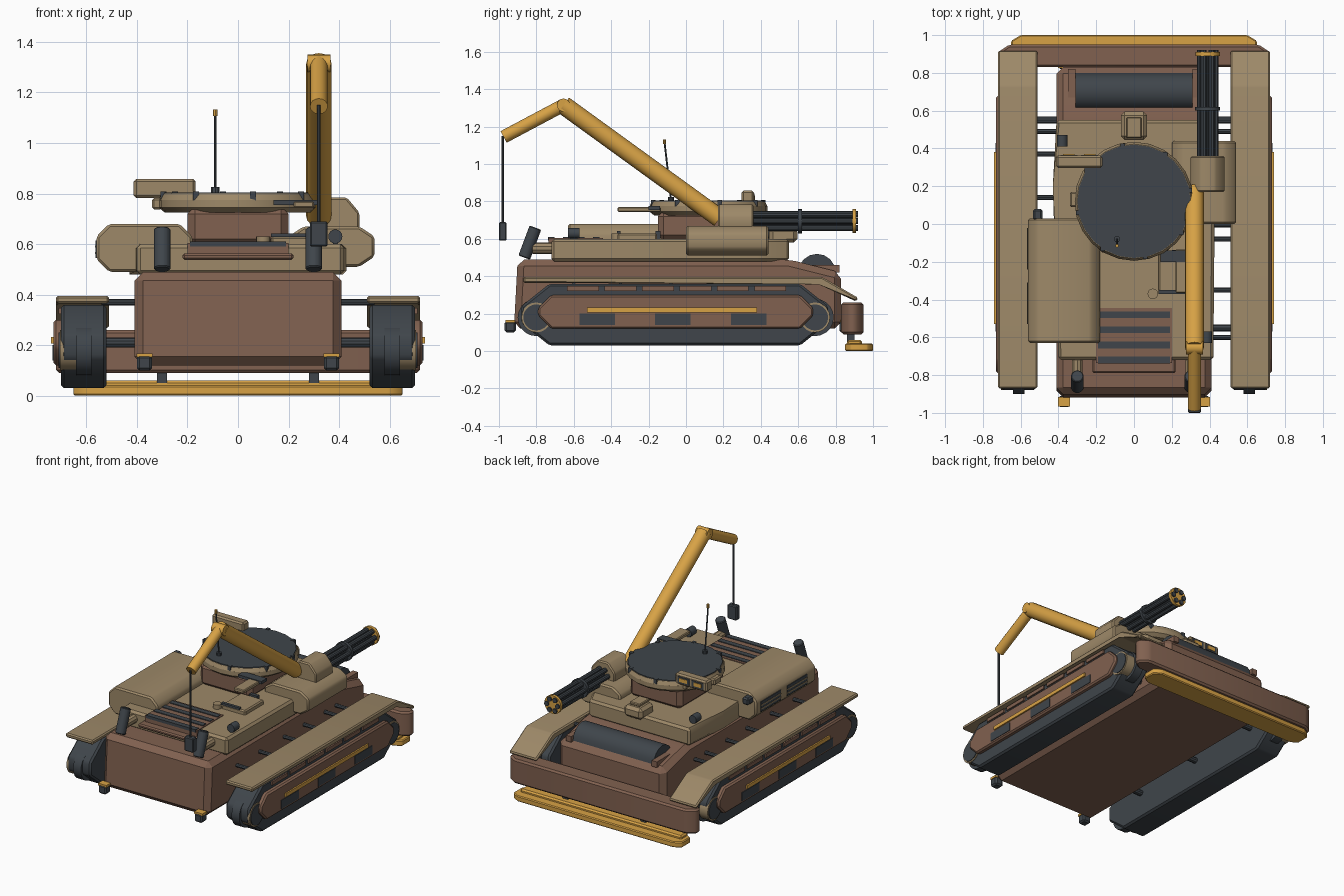
import bpy, bmesh
from math import cos, sin, pi, tau, radians
from mathutils import Vector

cube = bpy.data.objects.get("Cube")
if cube:
    bpy.data.objects.remove(cube, do_unlink=True)


def paint(name, red, green, blue):
    material = bpy.data.materials.new(name)
    material.use_nodes = True
    colour = (red, green, blue, 1)
    material.diffuse_color = colour
    material.node_tree.nodes["Principled BSDF"].inputs["Base Color"].default_value = colour
    return material


TAN = paint("sand_tan", .34, .25, .14)
BROWN = paint("earth_brown", .22, .12, .08)
DARK = paint("dark_steel", .05, .06, .07)
YELLOW = paint("work_yellow", .68, .36, .06)
parts = []


def finish(name, bm, material, bevel):
    if bevel:
        bmesh.ops.bevel(bm, geom=bm.edges[:], offset=bevel, segments=1,
                        affect='EDGES', clamp_overlap=True)
    bmesh.ops.recalc_face_normals(bm, faces=bm.faces[:])
    mesh = bpy.data.meshes.new(name)
    bm.to_mesh(mesh)
    bm.free()
    mesh.materials.append(material)
    part = bpy.data.objects.new(name, mesh)
    bpy.context.collection.objects.link(part)
    parts.append(part)


def box(name, centre, size, material, bevel=0):
    bm = bmesh.new()
    bmesh.ops.create_cube(bm, size=1)
    bmesh.ops.scale(bm, verts=bm.verts[:], vec=size)
    bmesh.ops.translate(bm, verts=bm.verts[:], vec=centre)
    finish(name, bm, material, bevel)


def prism(name, outline, start, end, axis, material, bevel=0):
    """Extrude a flat outline along one axis; the outline uses the other two in order."""
    def place(point, depth):
        coords = list(point)
        coords.insert("xyz".index(axis), depth)
        return coords
    bm = bmesh.new()
    near = [bm.verts.new(place(point, start)) for point in outline]
    far = [bm.verts.new(place(point, end)) for point in outline]
    bm.faces.new(near)
    bm.faces.new(far)
    for i in range(len(outline)):
        bm.faces.new((near[i - 1], near[i], far[i], far[i - 1]))
    finish(name, bm, material, bevel)


def rod(name, start, end, radius, material, end_radius=None, sides=16, bevel=0):
    start, end = Vector(start), Vector(end)
    bm = bmesh.new()
    bmesh.ops.create_cone(bm, cap_ends=True, segments=sides, radius1=radius,
                          radius2=end_radius or radius, depth=(end - start).length)
    bm.transform((end - start).to_track_quat('Z', 'Y').to_matrix().to_4x4())
    bmesh.ops.translate(bm, verts=bm.verts[:], vec=(start + end) / 2)
    finish(name, bm, material, bevel)


def stub(name, centre, axis, length, radius, material, end_radius=None, sides=16):
    """A rod along one axis, given by its centre and length."""
    half = Vector([length / 2 if letter == axis else 0 for letter in "xyz"])
    rod(name, Vector(centre) - half, Vector(centre) + half, radius, material, end_radius, sides)


def chamfered(left, right, low, high, cut, rise):
    """Rectangle outline with all four corners cut off."""
    return [(left + cut, low), (right - cut, low), (right, low + rise), (right, high - rise),
            (right - cut, high), (left + cut, high), (left, high - rise), (left, low + rise)]


# Hull, bumper and ground blade
hull_side = [(-.92, .12), (.83, .12), (.83, .42), (.55, .49), (-.9, .49)]
prism("hull", hull_side, -.41, .41, 'x', BROWN, bevel=.035)
bumper_plan = chamfered(-.72, .72, .83, .95, .06, .04)
prism("front_bumper", bumper_plan, .09, .26, 'z', BROWN, bevel=.012)
blade_plan = chamfered(-.65, .65, .85, 1, .05, .03)
prism("ground_blade", blade_plan, 0, .04, 'z', YELLOW, bevel=.006)
box("blade_ridge", (0, .9, .04), (1.24, .08, .04), YELLOW, bevel=.01)
for x in (-.3, .3):
    box("blade_bracket", (x, .88, .08), (.04, .04, .08), DARK)

# Curved front window
arch = [(.7 + .1 * cos(pi * i / 8), .42 + .1 * sin(pi * i / 8)) for i in range(9)]
prism("front_window", arch, -.31, .31, 'x', DARK)
for x in (-.33, .33):
    box("window_frame", (x, .7, .44), (.04, .24, .04), BROWN)

# Running gear, fenders and rear fittings on both sides
track_side = chamfered(-.88, .76, .03, .36, .15, .12)
skirt_side = chamfered(-.79, .68, .12, .3, .07, .07)
fender_side = [(-.87, .365), (.71, .365), (.91, .265), (.92, .285), (.73, .395), (-.87, .395)]
for side in (-1, 1):
    prism("track", track_side, side * .52, side * .7, 'x', DARK, bevel=.012)
    prism("side_skirt", skirt_side, side * .66, side * .73, 'x', BROWN, bevel=.01)
    prism("fender", fender_side, side * .51, side * .72, 'x', TAN, bevel=.008)
    for y in (-.8, .69):
        stub("end_wheel", (side * .61, y, .18), 'x', .06, .1, DARK, sides=20)
        stub("wheel_rim", (side * .67, y, .18), 'x', .07, .08, TAN, sides=20)
        stub("wheel_cap", (side * .67, y, .18), 'x', .08, .07, DARK, sides=20)
    box("skirt_stripe", (side * .73, -.075, .22), (.02, .91, .025), YELLOW)
    for y in (-.475, -.07, .335):
        box("skirt_slot", (side * .73, y, .17), (.008, .19, .06), DARK)
    for i in range(6):
        box("skirt_tab", (side * .7, i * .2 - .55, .335), (.02, .17, .025), BROWN)
    for y in (-.6, -.35, -.08, .14, .37, .49):
        stub("fender_strut", (side * .46, y, .37), 'x', .16, .013, DARK, sides=8)
    for y in (-.55, 0, .55):
        stub("axle", (side * .46, y, .21), 'x', .16, .02, DARK, sides=10)
    for y in (-.94, .85):
        box("tow_hook", (side * .37, y, .13), (.06, .06, .06), DARK, bevel=.01)
        box("hook_band", (side * .37, y, .16), (.064, .05, .015), YELLOW)
    x = side * .3
    rod("exhaust", (x, -.865, .5), (x, -.805, .66), .034, DARK, bevel=.005)
    stub("exhaust_bracket", (x, -.76, .55), 'y', .12, .03, TAN, sides=10)

# Upper deck with engine grille
deck_plan = [(-.4, -.72), (.42, -.72), (.43, .4), (.36, .55), (-.41, .55), (-.43, .2)]
prism("deck", deck_plan, .48, .6, 'z', TAN, bevel=.015)
box("rear_step", (0, -.75, .55), (.44, .08, .025), BROWN, bevel=.008)
box("engine_bay", (0, -.59, .58), (.4, .29, .05), BROWN)
for i in range(4):
    box("grille_slat", (0, -.48 - i * .08, .6), (.38, .036, .02), DARK)

# Storage box on the right, with barred vents
storage_section = chamfered(-.56, -.18, .49, .68, .05, .05)
prism("storage_box", storage_section, -.63, .03, 'y', TAN, bevel=.01)
for y in (-.42, -.13):
    box("storage_vent", (-.56, y, .58), (.008, .22, .07), DARK)
    for z in (.565, .59):
        box("vent_bar", (-.562, y, z), (.009, .22, .008), TAN)
box("storage_lamp", (-.51, .05, .64), (.05, .06, .05), DARK, bevel=.01)

# Sponson and rotary gun on the left
sponson_section = chamfered(.2, .54, .51, .67, .06, .04)
prism("sponson", sponson_section, 0, .44, 'y', TAN, bevel=.01)
housing_section = chamfered(.3, .48, .6, .785, .05, .06)
prism("gun_housing", housing_section, .17, .36, 'y', TAN, bevel=.008)
for i in range(6):
    x, z = .39 + .042 * cos(tau * i / 6), .695 + .042 * sin(tau * i / 6)
    stub("gun_barrel", (x, .62, z), 'y', .6, .0165, DARK, sides=10)
stub("gun_core", (.39, .61, .695), 'y', .56, .02, DARK, sides=10)
stub("gun_clamp", (.39, .61, .695), 'y', .02, .066, DARK)
stub("muzzle_ring", (.39, .9, .695), 'y', .02, .064, YELLOW)

# Turret
box("turret_neck", (0, .1, .67), (.4, .5, .16), BROWN, bevel=.03)
stub("turret_skirt", (0, .12, .735), 'z', .02, .29, TAN, end_radius=.315, sides=24)
stub("turret_ring", (0, .12, .76), 'z', .03, .315, TAN, sides=24)
stub("turret_rim", (0, .12, .787), 'z', .025, .315, TAN, end_radius=.303, sides=24)
stub("turret_lid", (0, .12, .797), 'z', .016, .3, DARK, sides=24)
for i in range(8):
    angle = tau * i / 8 + .2
    centre = (.3 * cos(angle), .12 + .3 * sin(angle), .79)
    box("turret_stud", centre, (.024, .024, .035), DARK)
box("turret_side_lamp", (-.32, .13, .76), (.04, .08, .045), TAN, bevel=.008)

# Sensor box with paired lenses
box("sensor_box", (-.29, .33, .82), (.245, .065, .075), TAN, bevel=.01)
box("sensor_foot", (-.21, .31, .78), (.06, .07, .05), TAN)
for x in (-.345, -.235):
    box("sensor_lens_frame", (x, .363, .82), (.09, .007, .045), DARK)
    box("sensor_lens", (x, .366, .82), (.06, .008, .025), YELLOW)

# Antenna
stub("antenna_base", (-.09, -.08, .81), 'z', .03, .017, DARK, sides=10)
rod("antenna", (-.09, -.08, .81), (-.09, -.115, 1.12), .005, DARK, sides=8)
stub("antenna_tip", (-.09, -.115, 1.12), 'z', .025, .009, YELLOW, sides=8)

# Deck fittings
box("front_periscope", (0, .52, .62), (.14, .15, .08), TAN, bevel=.02)
box("periscope_cap", (0, .51, .67), (.08, .11, .02), TAN, bevel=.005)
box("hatch_plate", (.22, -.26, .61), (.18, .21, .04), TAN, bevel=.008)
box("hatch_handle", (.2, -.36, .635), (.14, .02, .015), DARK)
box("hatch_hinge", (.23, -.15, .62), (.06, .025, .045), DARK)
box("turret_arm", (.23, -.17, .765), (.18, .06, .02), DARK)
box("turret_arm_plate", (.26, -.25, .757), (.08, .23, .025), TAN, bevel=.005)
stub("filler_cap", (.1, -.37, .61), 'z', .04, .028, TAN)
for x, y in ((.385, -.6), (-.38, .44)):
    stub("deck_light", (x, y, .63), 'y', .06, .028, DARK)
    box("light_foot", (x, y, .61), (.02, .04, .04), DARK)

# Crane boom, cable and weight
elbow = Vector((.32, -.655, 1.315))
rod("boom", (.32, .18, .71), elbow, .05, YELLOW)
stub("boom_joint", elbow, 'x', .09, .035, YELLOW)
rod("boom_jib", elbow, (.32, -.975, 1.145), .035, YELLOW)
stub("crane_cable", (.32, -.98, .91), 'z', .48, .007, DARK, sides=8)
box("crane_weight", (.32, -.98, .64), (.07, .04, .1), DARK, bevel=.006)

# Smooth the round parts while keeping edges sharp
bpy.ops.object.select_all(action='DESELECT')
for part in parts:
    part.select_set(True)
bpy.context.view_layer.objects.active = parts[0]
bpy.ops.object.shade_smooth_by_angle(angle=radians(30))
